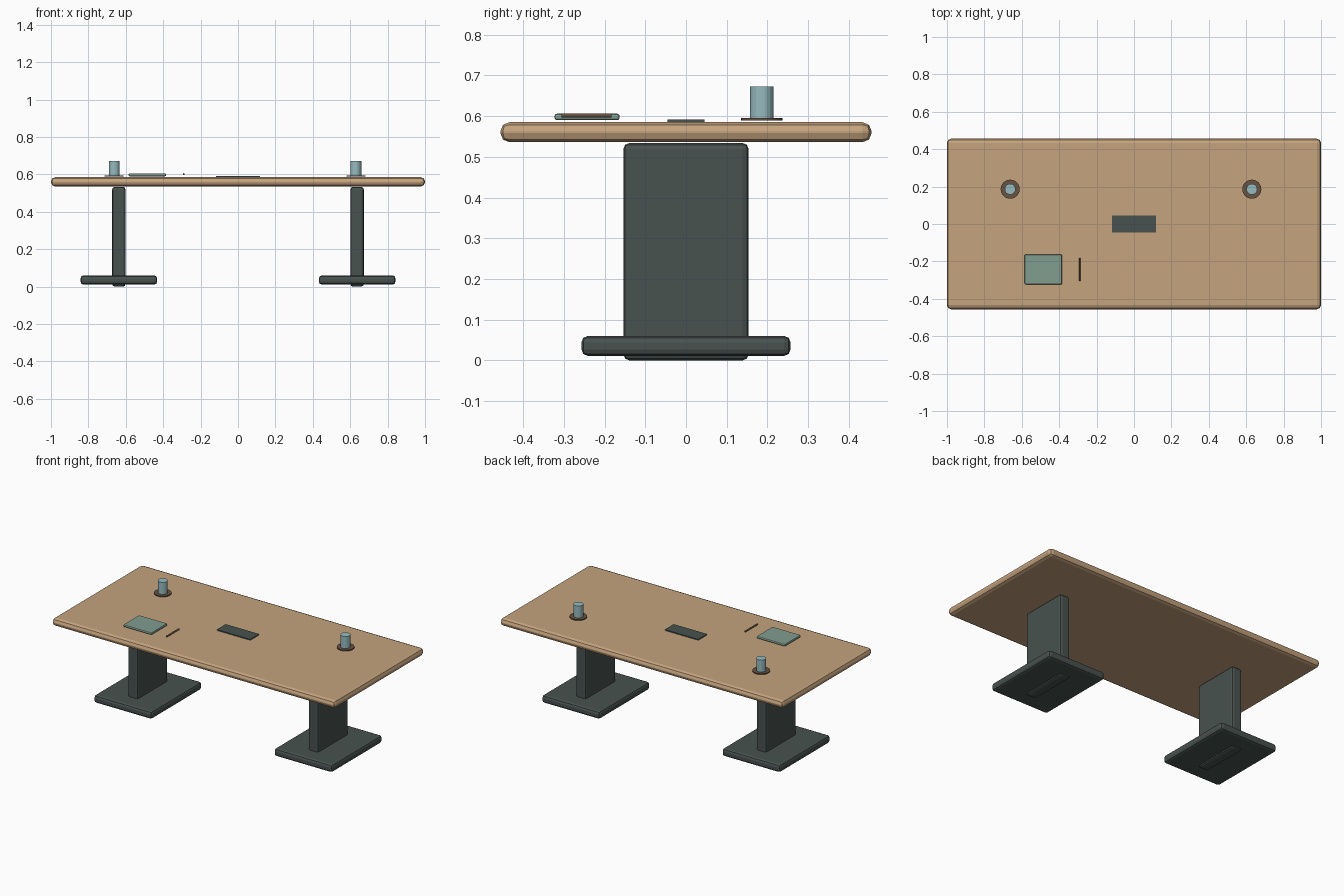
import bpy
from math import radians

if "Cube" in bpy.data.objects:
    bpy.data.objects.remove(bpy.data.objects["Cube"])


def material(name, rgb):
    m = bpy.data.materials.new(name)
    m.diffuse_color = (*rgb, 1)
    m.use_nodes = True
    m.node_tree.nodes["Principled BSDF"].inputs["Base Color"].default_value = m.diffuse_color
    return m


WOOD = material("wood", (0.56, 0.37, 0.21))
METAL = material("dark_metal", (0.065, 0.085, 0.08))
GLASS = material("pale_blue", (0.31, 0.50, 0.53))
BROWN = material("dark_brown", (0.14, 0.085, 0.055))
GREEN = material("sage", (0.22, 0.34, 0.28))


def finish(obj, name, mat, bevel):
    obj.name = name
    obj.data.materials.append(mat)
    if bevel:
        mod = obj.modifiers.new("rounded_edges", 'BEVEL')
        mod.width, mod.segments = bevel, 2
    return obj


def box(name, x, y, z, mat, bevel=0):
    """Box from (min, max) ranges on each axis."""
    bpy.ops.mesh.primitive_cube_add(size=1, location=[(a + b) / 2 for a, b in (x, y, z)])
    obj = bpy.context.object
    obj.scale = [b - a for a, b in (x, y, z)]
    bpy.ops.object.transform_apply(location=False, rotation=False, scale=True)
    return finish(obj, name, mat, bevel)


def cylinder(name, loc, radius, depth, mat, sides=24, rot=(0, 0, 0)):
    bpy.ops.mesh.primitive_cylinder_add(vertices=sides, radius=radius, depth=depth,
                                        location=loc, rotation=rot)
    return finish(bpy.context.object, name, mat, 0)


# Table top and centre inlay
box("table_top", (-1, 1), (-0.456, 0.456), (0.536, 0.585), WOOD, 0.022)
box("centre_inlay", (-0.118, 0.118), (-0.045, 0.045), (0.586, 0.592), METAL)

# Two pedestals with floor plates
for side, s in (("left", -1), ("right", 1)):
    cx = s * 0.637
    box(side + "_pedestal", (cx - 0.036, cx + 0.036), (-0.154, 0.154), (0, 0.534), METAL, 0.015)
    box(side + "_foot_plate", (cx - 0.205, cx + 0.205), (-0.257, 0.257), (0.011, 0.06), METAL, 0.016)

# Cups on coasters
for side, cx in (("left", -0.662), ("right", 0.63)):
    cylinder(side + "_coaster", (cx, 0.186, 0.5925), 0.051, 0.006, BROWN)
    cylinder(side + "_cup", (cx, 0.186, 0.634), 0.029, 0.077, GLASS)

# Notebook and pen
box("notebook", (-0.585, -0.385), (-0.323, -0.163), (0.59, 0.606), GREEN, 0.006)
cylinder("pen", (-0.29, -0.244, 0.6015), 0.005, 0.123, BROWN, 12, (radians(90), 0, 0))
